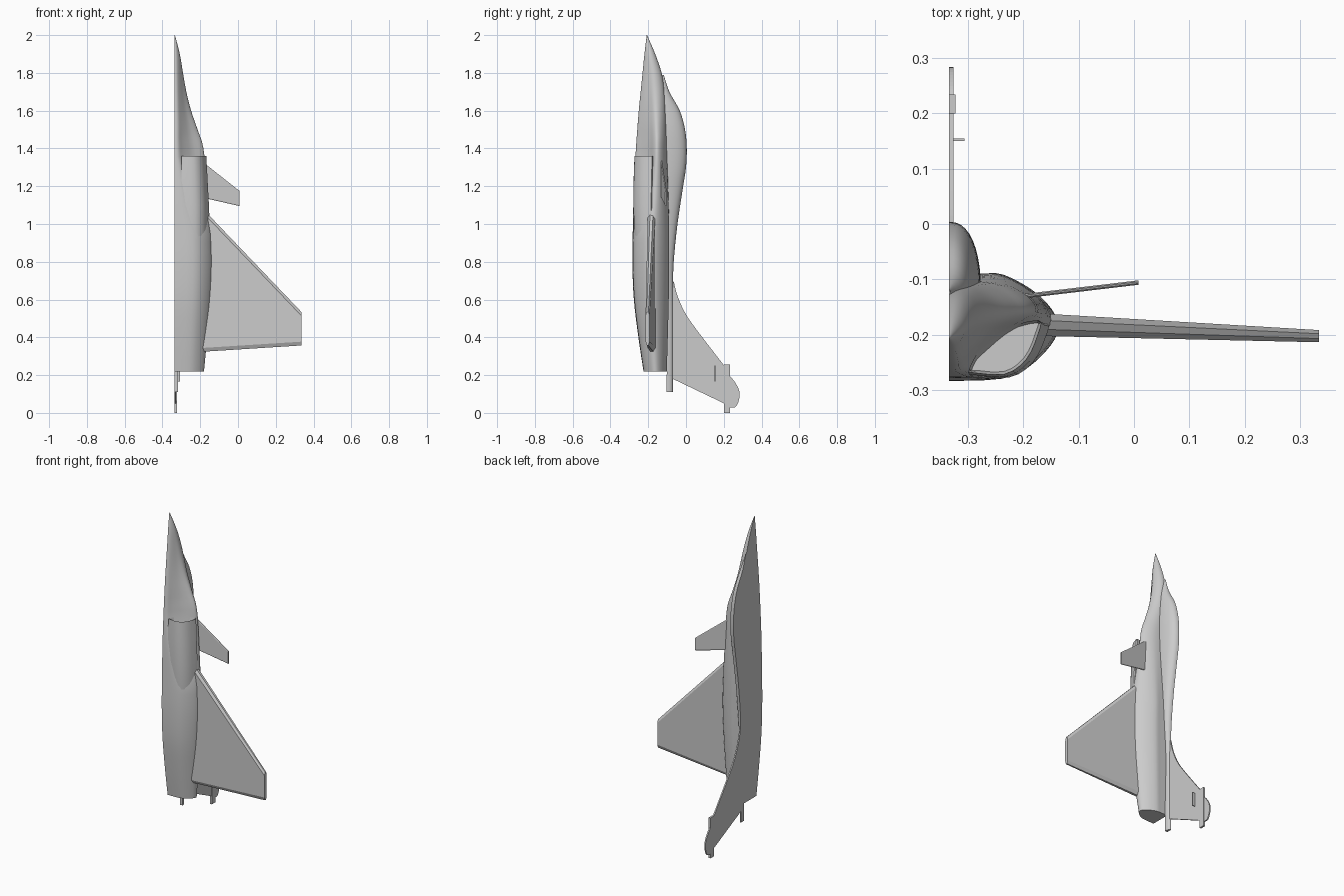
import bpy, bmesh, math
from mathutils import Vector

cube = bpy.data.objects.get("Cube")
if cube:
    bpy.data.objects.remove(cube)

CUT = -0.335  # the flat symmetry face of the half aircraft
grey = bpy.data.materials.new("light_grey")
grey.use_nodes = True
grey.diffuse_color = (0.6, 0.6, 0.6, 1)
grey.node_tree.nodes["Principled BSDF"].inputs["Base Color"].default_value = (0.6, 0.6, 0.6, 1)


def finish(name, bm, smooth=True):
    bmesh.ops.recalc_face_normals(bm, faces=bm.faces)
    mesh = bpy.data.meshes.new(name)
    bm.to_mesh(mesh)
    bm.free()
    mesh.materials.append(grey)
    ob = bpy.data.objects.new(name, mesh)
    bpy.context.collection.objects.link(ob)
    if smooth:
        bpy.ops.object.select_all(action='DESELECT')
        bpy.context.view_layer.objects.active = ob
        ob.select_set(True)
        bpy.ops.object.shade_smooth_by_angle(angle=math.radians(35))
    return ob


def spline(rows, n):
    """Catmull-Rom through rows of any width."""
    out = []
    for i in range(len(rows) - 1):
        a, b, c, d = (rows[max(0, min(len(rows) - 1, i + k))] for k in (-1, 0, 1, 2))
        for j in range(n):
            t = j / n
            out.append(tuple(0.5 * (2 * q + (r - p) * t + (2 * p - 5 * q + 4 * r - s) * t * t
                                    + (3 * q - p - 3 * r + s) * t ** 3)
                             for p, q, r, s in zip(a, b, c, d)))
    return out + [rows[-1]]


def loft(name, rings, smooth=True, recess=False):
    bm = bmesh.new()
    loops = [[bm.verts.new(p) for p in ring] for ring in rings]
    n = len(loops[0])
    for a, b in zip(loops, loops[1:]):
        for i in range(n):
            k = (i + 1) % n
            bm.faces.new((a[i], a[k], b[k], b[i]))
    first = bm.faces.new(loops[0])
    bm.faces.new(loops[-1])
    if recess:
        bm.normal_update()
        bmesh.ops.inset_region(bm, faces=[first], thickness=0.005)
        bmesh.ops.translate(bm, verts=first.verts, vec=(0, 0, -0.04))
    return finish(name, bm, smooth)


def panel(name, outline, x0, x1, smooth=False):
    """Flat plate from a (y, z) outline."""
    return loft(name, [[(x, y, z) for y, z in outline] for x in (x0, x1)], smooth)


# Fuselage: half sections blend from round nose, to chined, to full body
nose = [(math.sin(a), 0.5 - 0.5 * math.cos(a)) for a in [math.pi * i / 9 for i in range(10)]]
chined = [(0, 0), (.13, .02), (.3, .18), (.6, .42), (.9, .57), (1, .68),
          (.9, .82), (.65, .95), (.36, 1), (0, 1)]
full = [(0, 0), (.48, .02), (.73, .13), (.93, .33), (1, .5), (.94, .67),
        (.76, .85), (.5, .99), (.3, 1), (0, 1)]


def blend(p, q, t):
    return [(a + (c - a) * t, b + (d - b) * t) for (a, b), (c, d) in zip(p, q)]


# z, half width, belly y, back y
stations = [(2.0, .001, -.208, -.206), (1.9, .027, -.22, -.163), (1.8, .044, -.23, -.129),
            (1.7, .062, -.24, -.112), (1.6, .087, -.25, -.106), (1.5, .121, -.258, -.104),
            (1.4, .152, -.265, -.102), (1.2, .172, -.276, -.095), (1.0, .19, -.281, -.09),
            (.8, .198, -.284, -.09), (.6, .19, -.276, -.092), (.4, .172, -.252, -.097),
            (.22, .155, -.225, -.102)]
rings = []
for z, w, lo, hi in spline(stations, 4):
    if z > 1.36:
        shape = blend(nose, chined, min(1, (2 - z) / 0.55))
    else:
        shape = blend(chined, full, min(1, (1.36 - z) / 0.4))
    rings.append([(CUT + u * w, lo + v * (hi - lo), z) for u, v in spline(shape, 3)])
loft("fuselage", rings)

# Air intake: recessed mouth, merging into the body
mouth = [(.035, -.268), (.1, -.272), (.14, -.245), (.161, -.2), (.162, -.174),
         (.1, -.19), (.062, -.22), (.042, -.25), (.035, -.268)]
rings = []
for z, widen, drop in [(1.36, 0, 0), (1.25, .006, -.004), (1.1, .014, -.006), (.9, .016, 0), (.7, 0, .02)]:
    rings.append([(CUT + u * (1 + widen * 6), y + drop, z) for u, y in spline(mouth, 3)[:-1]])
loft("air_intake", rings, recess=True)

# Canopy flowing into the spine and tail tube: z, half width, base y, top y
ridge = [(1.79, .003, -.13, -.118), (1.7, .03, -.13, -.088), (1.6, .045, -.13, -.033),
         (1.5, .055, -.13, -.005), (1.4, .058, -.13, .004), (1.3, .058, -.13, 0),
         (1.2, .055, -.13, -.015), (1.0, .045, -.12, -.045), (.8, .034, -.11, -.065),
         (.65, .023, -.105, -.069), (.5, .018, -.102, -.07), (.11, .018, -.102, -.07)]
arc = [math.pi / 2 * i / 10 for i in range(11)]
rings = []
for z, w, lo, hi in spline(ridge, 4):
    rings.append([(CUT, lo, z)] + [(CUT + w * math.cos(a) ** .85, lo + (hi - lo) * math.sin(a) ** .85, z)
                                   for a in arc])
loft("canopy_and_spine", rings)


def wing(name, sections, edge):
    """Blunt slab with chamfered edges: x, y, half thickness, leading z, trailing z."""
    rings = []
    for x, y, h, top, end in sections:
        rings.append([(x, y - h * .4, top), (x, y + h * .4, top), (x, y + h, top - edge),
                      (x, y + h, end + edge), (x, y + h * .4, end), (x, y - h * .4, end),
                      (x, y - h, end + edge), (x, y - h, top - edge)])
    return loft(name, rings, False)


wing("main_wing", [(-.2, -.181, .021, 1.095, .323), (.335, -.203, .011, .535, .357)], .02)
wing("canard", [(-.22, -.133, .004, 1.355, 1.147), (.008, -.106, .004, 1.175, 1.095)], .005)

# Tail fin with swept, curved root
lead = spline([(-.066, .7), (-.045, .62), (-.005, .53), (.06, .435), (.21, .24)], 5)
panel("tail_fin", lead + [(.21, .046), (-.08, .185), (-.09, .6)], CUT, CUT + .008)
panel("fin_tip_pod", [(.2, 0), (.234, 0), (.234, .255), (.2, .255)], CUT, CUT + .012)
tip = spline([(.225, .2), (.25, .175), (.275, .135), (.284, .1), (.278, .06), (.26, .03), (.225, .03)], 4)
panel("fin_tip_fairing", tip, CUT, CUT + .008)
panel("fin_side_strake", [(.15, .165), (.155, .165), (.155, .25), (.15, .25)], CUT, CUT + .028)
